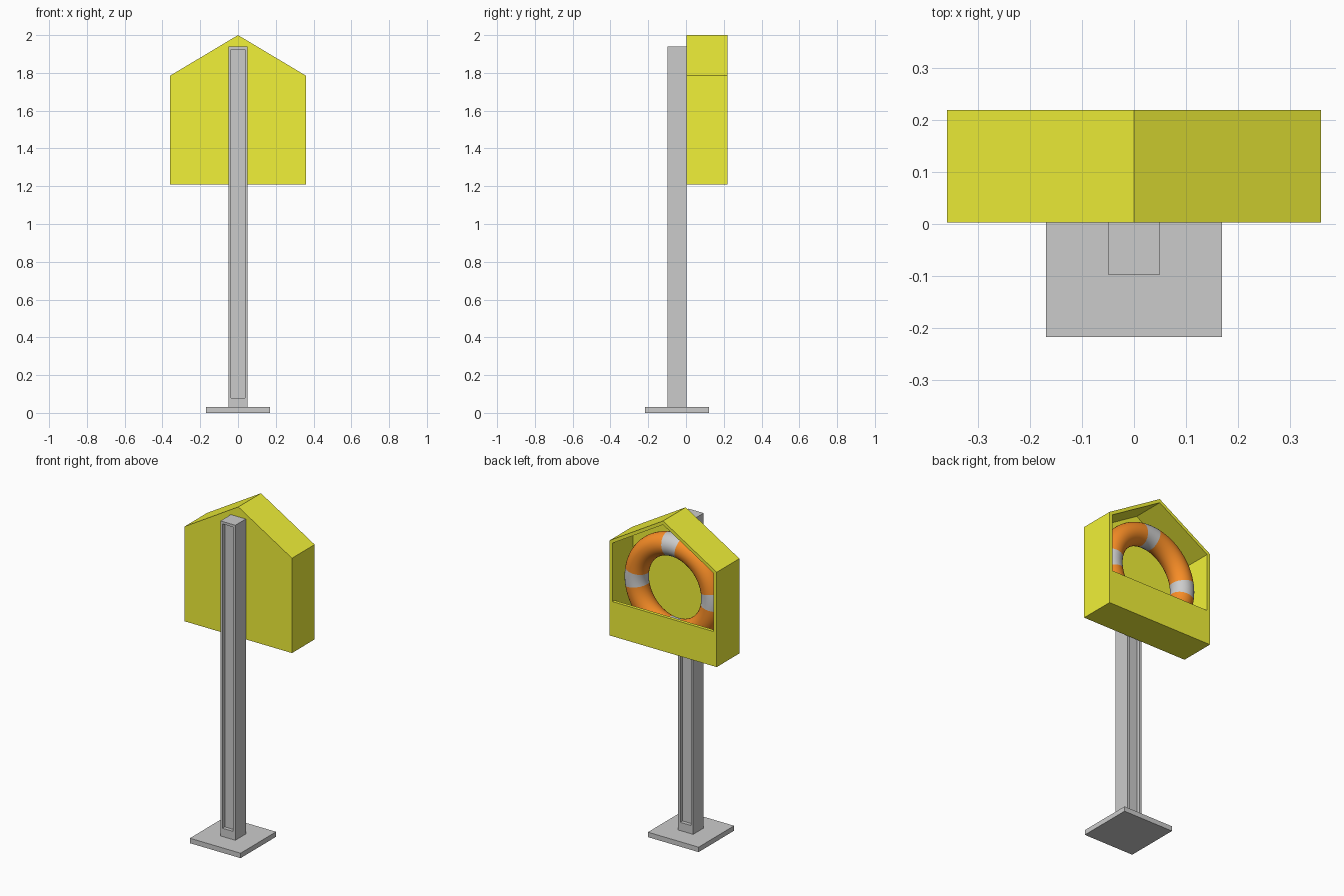
import bpy, bmesh, math
from mathutils import Vector, Matrix

if "Cube" in bpy.data.objects:
    bpy.data.objects.remove(bpy.data.objects["Cube"])


def material(name, rgb):
    m = bpy.data.materials.new(name)
    m.diffuse_color = (*rgb, 1)
    m.use_nodes = True
    m.node_tree.nodes["Principled BSDF"].inputs["Base Color"].default_value = m.diffuse_color
    return m


def make_object(name, bm, *mats):
    bmesh.ops.recalc_face_normals(bm, faces=bm.faces)
    me = bpy.data.meshes.new(name)
    bm.to_mesh(me)
    bm.free()
    for m in mats:
        me.materials.append(m)
    ob = bpy.data.objects.new(name, me)
    bpy.context.collection.objects.link(ob)
    return ob


def box(lo, hi):
    lo, hi = Vector(lo), Vector(hi)
    bm = bmesh.new()
    bmesh.ops.create_cube(bm, size=1, matrix=Matrix.Translation((lo + hi) / 2)
                          @ Matrix.Diagonal((*(hi - lo), 1)))
    return bm


yellow = material("yellow", (0.88, 0.88, 0.04))
orange = material("orange", (0.95, 0.27, 0.02))
white = material("white", (0.9, 0.9, 0.9))

# Base plate
make_object("base_plate", box((-0.17, -0.218, 0), (0.17, 0.122, 0.03)))

# Post with a long recess in its front and back
bm = box((-0.05, -0.097, 0.03), (0.05, 0.003, 1.94))
bm.normal_update()
for face in [f for f in bm.faces if abs(f.normal.y) > 0.9]:
    n = face.normal.copy()
    bmesh.ops.inset_individual(bm, faces=[face], thickness=0.02)
    for v in face.verts:
        v.co.z = 0.08 if v.co.z < 1 else 1.925
    floor = bmesh.ops.extrude_discrete_faces(bm, faces=[face])["faces"][0]
    bmesh.ops.translate(bm, verts=floor.verts, vec=n * -0.022)
make_object("post", bm)

# Housing: one skin of gabled loops, from the outer shell to the inside
Y0, Y1, T, LIP = 0.003, 0.22, 0.02, 1.42


def gable(y, w, bottom, eave, apex):
    return [(-w, y, bottom), (w, y, bottom), (w, y, LIP), (w, y, eave),
            (0, y, apex), (-w, y, eave), (-w, y, LIP)]


outer = (0.36, 1.21, 1.785, 2.0)
opening = (0.34, LIP, 1.774, 1.977)
inner = (0.34, 1.23, 1.774, 1.977)
bm = bmesh.new()
loops = [[bm.verts.new(p) for p in gable(y, *prof)] for y, prof in (
    (Y0, outer), (Y1, outer), (Y1, opening),
    (Y1 - T, opening), (Y1 - T, inner), (Y0 + T, inner))]
for a, b in zip(loops, loops[1:]):
    for i in range(7):
        j = (i + 1) % 7
        bm.faces.new((a[i], a[j], b[j], b[i]))
bm.faces.new(loops[0])
bm.faces.new(loops[-1])
bmesh.ops.remove_doubles(bm, verts=bm.verts, dist=1e-5)
make_object("housing", bm, yellow)

# Life ring with four pale bands, 20 degrees each
R, r, SEG, SIDES = 0.257, 0.067, 72, 28
bm = bmesh.new()
rings = []
for i in range(SEG):
    a = math.tau * (i - 2) / SEG
    ring = []
    for k in range(SIDES):
        b = math.tau * k / SIDES
        d = R + r * math.cos(b)
        ring.append(bm.verts.new((d * math.cos(a), 0.105 + r * math.sin(b),
                                  1.555 + d * math.sin(a))))
    rings.append(ring)
for i in range(SEG):
    p, q = rings[i], rings[(i + 1) % SEG]
    for k in range(SIDES):
        m = (k + 1) % SIDES
        f = bm.faces.new((p[k], p[m], q[m], q[k]))
        f.smooth = True
        f.material_index = 1 if i % 18 < 4 else 0
make_object("life_ring", bm, orange, white)
